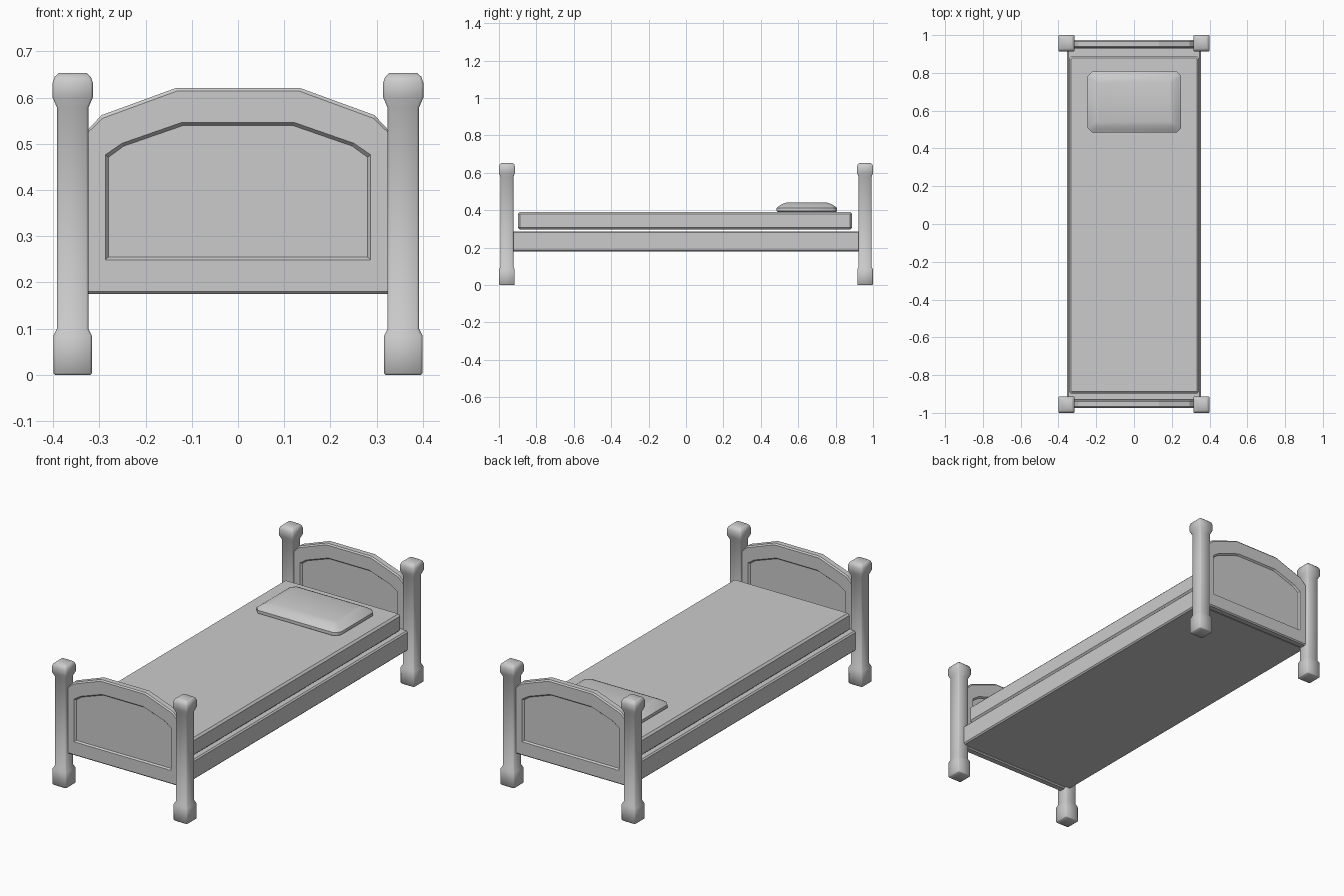
import bpy, bmesh
from math import radians

if "Cube" in bpy.data.objects:
    bpy.data.objects.remove(bpy.data.objects["Cube"])


def loft(name, rings, smooth=False):
    """Skin a stack of equal-length rings and cap both ends."""
    bm = bmesh.new()
    vs = [[bm.verts.new(p) for p in r] for r in rings]
    n = len(vs[0])
    for a, b in zip(vs, vs[1:]):
        for i in range(n):
            j = (i + 1) % n
            bm.faces.new((a[i], a[j], b[j], b[i]))
    bm.faces.new(vs[0])
    bm.faces.new(vs[-1])
    bmesh.ops.recalc_face_normals(bm, faces=bm.faces)
    me = bpy.data.meshes.new(name)
    bm.to_mesh(me)
    bm.free()
    ob = bpy.data.objects.new(name, me)
    bpy.context.collection.objects.link(ob)
    if smooth:
        bpy.ops.object.select_all(action='DESELECT')
        ob.select_set(True)
        bpy.context.view_layer.objects.active = ob
        bpy.ops.object.shade_smooth_by_angle(angle=radians(50))
    return ob


def rect(hx, hy, c, z, cx=0, cy=0):
    """Rectangle ring with corners cut by c."""
    q = [(hx, hy - c), (hx - c, hy), (c - hx, hy), (-hx, hy - c),
         (-hx, c - hy), (c - hx, -hy), (hx - c, -hy), (hx, c - hy)]
    return [(cx + x, cy + y, z) for x, y in q]


def slab(name, hx, hy, z0, z1, c, cy=0):
    """Box with chamfered edges."""
    return loft(name, [rect(hx - c, hy - c, c / 2, z0, 0, cy),
                       rect(hx, hy, c, z0 + c, 0, cy),
                       rect(hx, hy, c, z1 - c, 0, cy),
                       rect(hx - c, hy - c, c / 2, z1, 0, cy)])


# Corner posts: (height, half width)
post = [(0, .038), (.004, .0415), (.085, .0415), (.1, .034), (.578, .034),
        (.6, .0435), (.632, .0435), (.645, .039), (.653, .030)]
for sx, side in ((-1, "left"), (1, "right")):
    for sy, end in ((-1, "foot"), (1, "head")):
        loft(f"{end}_post_{side}",
             [rect(h, h, .005, z, sx * .3575, sy * .9575) for z, h in post], True)

# Arched end boards, with a sunken panel on both faces
outer = [(.325, .175), (.325, .53), (.295, .562), (.133, .621)]
edge = [(.325, .181), (.325, .524), (.293, .555), (.132, .614)]
frame = [(.287, .249), (.287, .476), (.251, .501), (.122, .546)]
panel = [(.280, .255), (.280, .471), (.247, .495), (.120, .539)]


def arch(half, y):
    return [(x, y, z) for x, z in half] + [(-x, y, z) for x, z in reversed(half)]


for sy, name in ((-1, "footboard"), (1, "headboard")):
    t = .02
    stack = [(panel, -t + .009), (frame, -t), (edge, -t), (outer, -t + .006),
             (outer, t - .006), (edge, t), (frame, t), (panel, t - .009)]
    loft(name, [arch(p, sy * .953 + y) for p, y in stack])

# Bed base and mattress
slab("bed_base", .355, .935, .18, .287, .007)
slab("mattress", .343, .893, .297, .391, .010, -.005)

# Pillow: (height, inset, corner cut)
pillow = [(.391, .006, .025), (.396, 0, .025), (.412, 0, .025),
          (.426, .018, .022), (.436, .038, .014), (.441, .055, .006)]
loft("pillow", [rect(.248 - i, .162 - i, c, z, .002, .646) for z, i, c in pillow], True)
